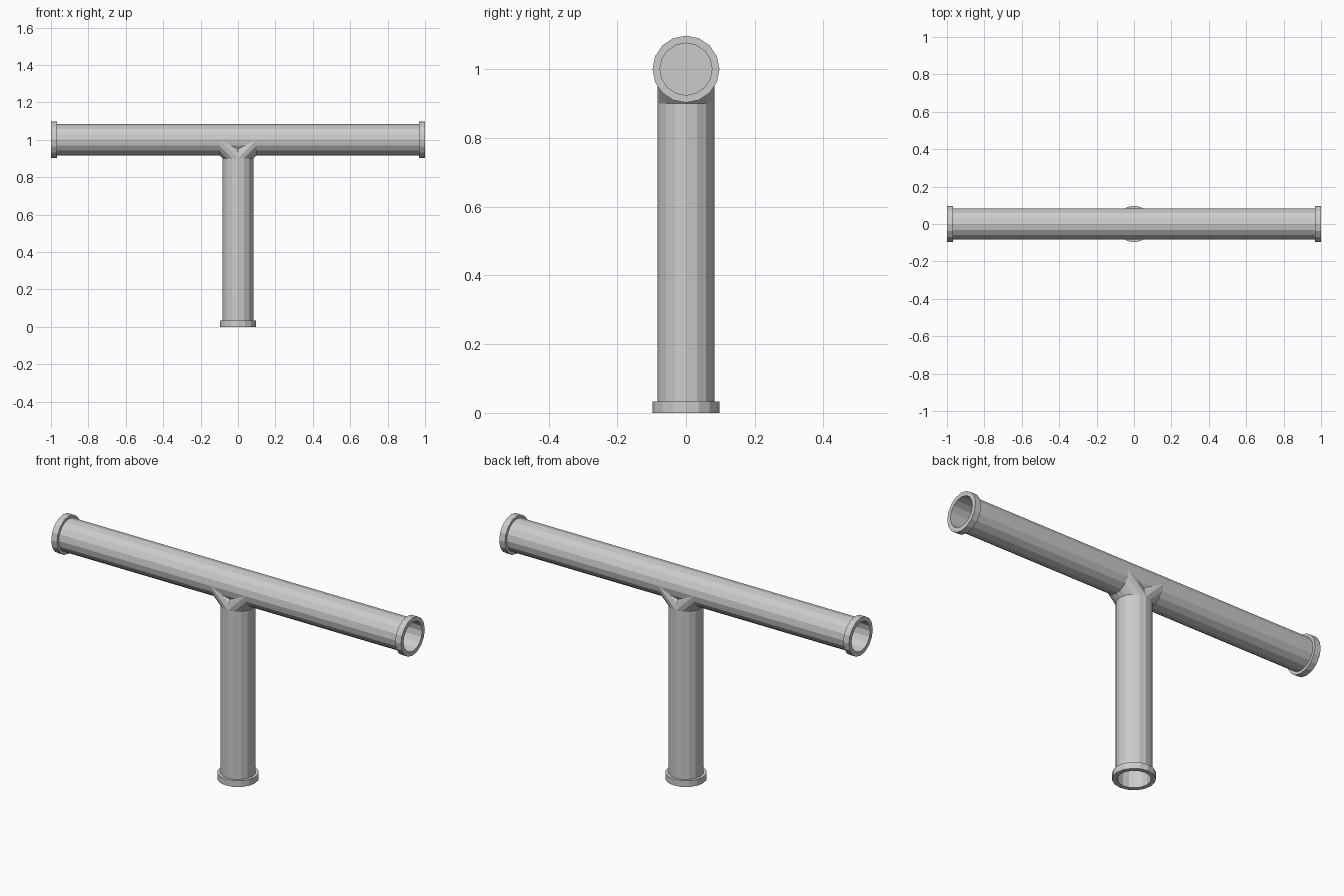
import bpy, bmesh, math
from mathutils import Vector

if "Cube" in bpy.data.objects:
    bpy.data.objects.remove(bpy.data.objects["Cube"])

SIDES = 16
R, BORE, COLLAR, LIP = 0.083, 0.0758, 0.0975, 0.0325
Z, BEND = 1.0, 0.1          # axis height, distance of bend start from the centre


def ring(bm, centre, u, r):
    """Ring of vertices around centre, spanned by u and the y axis."""
    v = Vector((0, 1, 0))
    pts = []
    for i in range(SIDES):
        a = 2 * math.pi * i / SIDES
        pts.append(bm.verts.new(centre + u * (r * math.cos(a)) + v * (r * math.sin(a))))
    return pts


def loft(name, rings):
    """Solid through (centre, u, radius) rings, closed at both ends."""
    bm = bmesh.new()
    loops = [ring(bm, *spec) for spec in rings]
    for a, b in zip(loops, loops[1:]):
        for i in range(SIDES):
            j = (i + 1) % SIDES
            bm.faces.new((a[i], a[j], b[j], b[i]))
    bm.faces.new(loops[0])
    bm.faces.new(loops[-1])
    bmesh.ops.recalc_face_normals(bm, faces=bm.faces[:])
    mesh = bpy.data.meshes.new(name)
    bm.to_mesh(mesh)
    bm.free()
    obj = bpy.data.objects.new(name, mesh)
    bpy.context.collection.objects.link(obj)


def pipe_arm(name, direction, u, start):
    """Hollow pipe with an end collar, running outward from the centre."""
    profile = [(start, R), (1 - LIP, R), (1 - LIP, COLLAR), (1, COLLAR),
               (1, BORE), (BEND + 0.01, BORE)]
    hub = Vector((0, 0, Z))
    loft(name, [(hub + direction * t, u, r) for t, r in profile])


X, UP = Vector((1, 0, 0)), Vector((0, 0, 1))

# Three pipe arms
pipe_arm("right_pipe", X, UP, 0)
pipe_arm("left_pipe", -X, UP, 0)
pipe_arm("lower_pipe", -UP, X, BEND)

# Angled elbows joining the lower pipe to each side
for name, s in (("right_elbow", 1), ("left_elbow", -1)):
    loft(name, [(Vector((0, 0, Z - BEND)), X * s, R),
                (Vector((s * BEND, 0, Z)), -UP, R)])
